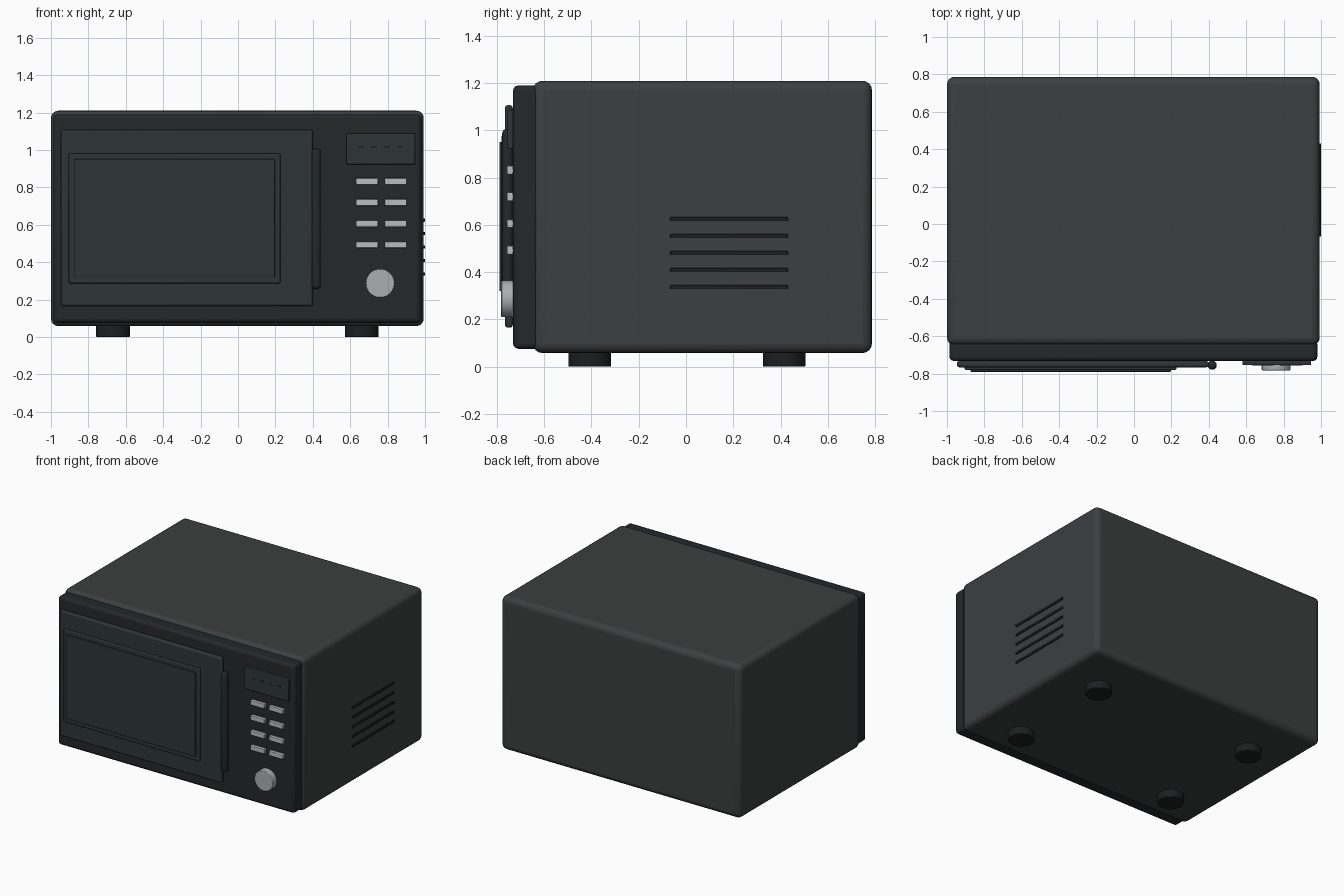
import bpy, math

if "Cube" in bpy.data.objects:
    bpy.data.objects.remove(bpy.data.objects["Cube"])

def material(name, r, g, b):
    m = bpy.data.materials.new(name)
    m.diffuse_color = (r, g, b, 1)
    m.use_nodes = True
    m.node_tree.nodes["Principled BSDF"].inputs["Base Color"].default_value = m.diffuse_color
    return m

SHELL = material("shell_grey", 0.045, 0.05, 0.05)
PANEL = material("panel_black", 0.017, 0.021, 0.023)
DOOR = material("door_dark", 0.027, 0.036, 0.037)
BLACK = material("rubber_black", 0.012, 0.013, 0.014)
LIGHT = material("button_grey", 0.48, 0.52, 0.51)
METAL = material("knob_grey", 0.40, 0.43, 0.45)

def finish(o, name, mat, bevel, segments):
    o.name = name
    o.data.materials.append(mat)
    if bevel:
        b = o.modifiers.new("bevel", 'BEVEL')
        b.width, b.segments = bevel, segments
        b.limit_method = 'ANGLE'
    bpy.ops.object.shade_smooth_by_angle(angle=math.radians(40))
    return o

def box(name, x, y, z, mat, bevel=0.0, segments=3):
    """Bevelled box from (min, max) ranges."""
    bpy.ops.mesh.primitive_cube_add(size=1, location=[(a + b) / 2 for a, b in (x, y, z)])
    o = bpy.context.object
    o.scale = [b - a for a, b in (x, y, z)]
    bpy.ops.object.transform_apply(location=False, rotation=False, scale=True)
    return finish(o, name, mat, bevel, segments)

def cylinder(name, loc, r, depth, mat, rot=(0, 0, 0), bevel=0.0):
    bpy.ops.mesh.primitive_cylinder_add(vertices=48, radius=r, depth=depth, location=loc, rotation=rot)
    return finish(bpy.context.object, name, mat, bevel, 2)

# Casing and front fascia
box("casing", (-1.0, 0.993), (-0.648, 0.787), (0.058, 1.21), SHELL, 0.04, 4)
box("front_fascia", (-0.987, 0.98), (-0.732, -0.62), (0.076, 1.19), PANEL, 0.022)

# Door with raised window frame and glass
box("door", (-0.947, 0.40), (-0.766, -0.733), (0.165, 1.107), DOOR, 0.012)
box("window_frame", (-0.905, 0.226), (-0.78, -0.75), (0.287, 0.982), DOOR, 0.006)
box("window_glass", (-0.875, 0.197), (-0.79, -0.76), (0.32, 0.951), DOOR, 0.004)

# Door handle
box("door_handle", (0.395, 0.442), (-0.778, -0.732), (0.256, 1.007), PANEL, 0.02, 4)

# Display with four dashes
box("display", (0.58, 0.947), (-0.755, -0.731), (0.923, 1.088), DOOR, 0.005)
for i in range(4):
    x = 0.658 + i * 0.069
    box(f"display_dash_{i}", (x - 0.016, x + 0.016), (-0.757, -0.75), (1.014, 1.02), BLACK)

# Keypad
for row in range(4):
    z = 0.832 - row * 0.113
    for col in range(2):
        x = 0.689 + col * 0.154
        box(f"button_{row}_{col}", (x - 0.059, x + 0.059), (-0.757, -0.731),
            (z - 0.018, z + 0.018), LIGHT, 0.004, 2)

# Dial
cylinder("dial", (0.76, -0.757, 0.287), 0.077, 0.05, METAL, (math.pi / 2, 0, 0), 0.004)

# Side vent slats, right side only
for i in range(5):
    z = 0.625 - i * 0.072
    box(f"vent_slat_{i}", (0.98, 1.0), (-0.067, 0.431), (z - 0.009, z + 0.009), BLACK, 0.003, 2)

# Feet
for x in (-0.668, 0.662):
    for y in (-0.407, 0.415):
        cylinder("foot", (x, y, 0.035), 0.09, 0.07, BLACK, bevel=0.004)
